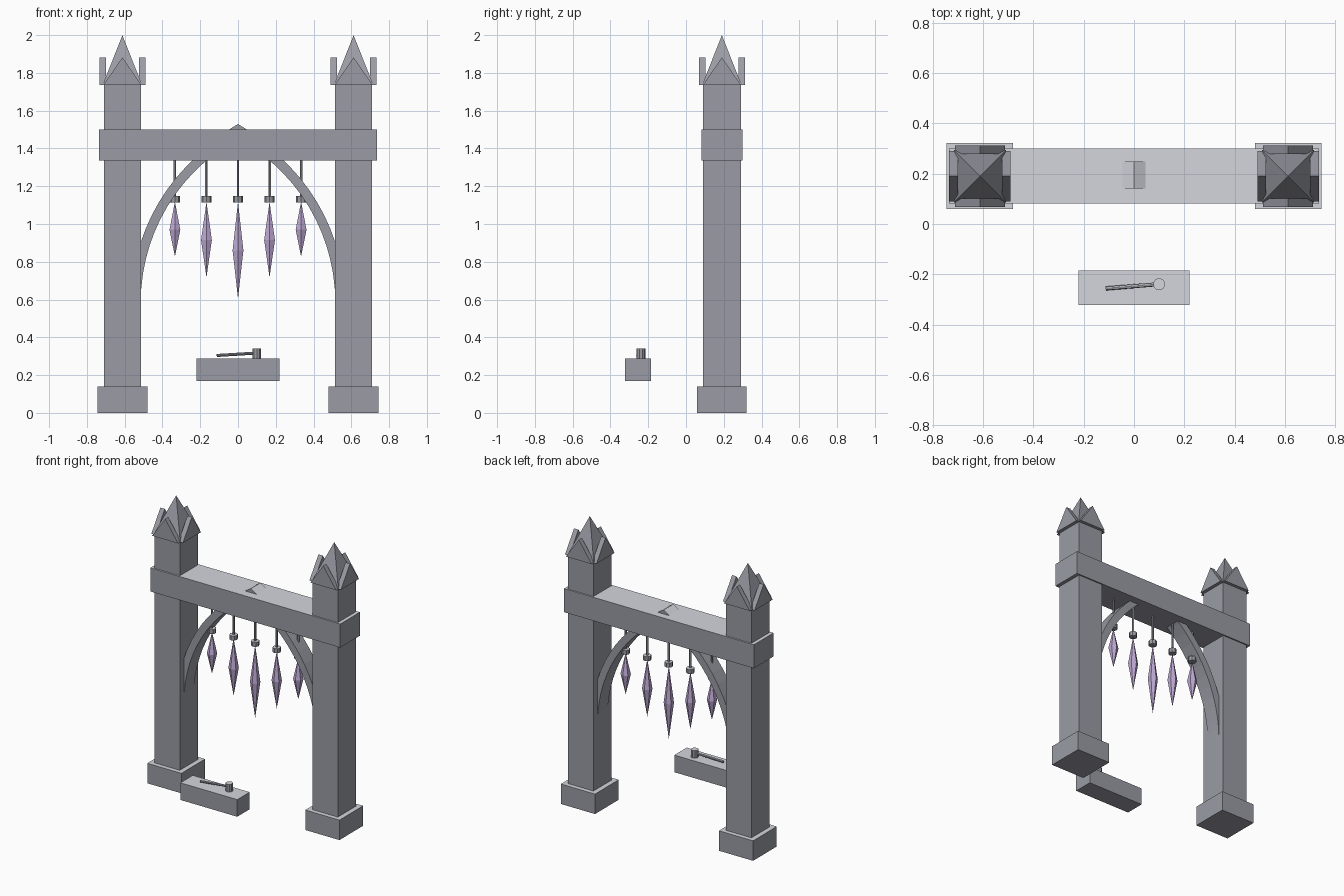
import bpy, bmesh, math
from mathutils import Vector

cube = bpy.data.objects.get("Cube")
if cube:
    bpy.data.objects.remove(cube, do_unlink=True)


def material(name, color):
    m = bpy.data.materials.new(name)
    m.use_nodes = True
    m.diffuse_color = (*color, 1)
    m.node_tree.nodes["Principled BSDF"].inputs["Base Color"].default_value = (*color, 1)
    return m


STONE = material("grey stone", (0.325, 0.332, 0.375))
PALE = material("pale stone top", (0.66, 0.67, 0.72))
CRYSTAL = material("pale violet crystal", (0.52, 0.40, 0.66))
CY = 0.19        # depth centre of the gateway
PILLAR_X = 0.612
PILLAR_TOP = 1.737


def finish(name, bm, mat):
    """Make the object; faces that look up get the pale stone."""
    bmesh.ops.recalc_face_normals(bm, faces=bm.faces)
    bm.normal_update()
    for f in bm.faces:
        f.material_index = int(f.normal.z > 0.75)
    mesh = bpy.data.meshes.new(name)
    bm.to_mesh(mesh)
    bm.free()
    mesh.materials.append(mat)
    mesh.materials.append(PALE)
    obj = bpy.data.objects.new(name, mesh)
    bpy.context.collection.objects.link(obj)
    return obj


def box(name, center, size):
    bm = bmesh.new()
    bmesh.ops.create_cube(bm, size=1)
    bmesh.ops.scale(bm, vec=size, verts=bm.verts)
    bmesh.ops.translate(bm, vec=center, verts=bm.verts)
    return finish(name, bm, STONE)


def rod(name, start, end, radius, sides):
    """Cylinder between two points."""
    a, b = Vector(start), Vector(end)
    bm = bmesh.new()
    bmesh.ops.create_cone(bm, cap_ends=True, segments=sides, radius1=radius,
                          radius2=radius, depth=(b - a).length)
    turn = Vector((0, 0, 1)).rotation_difference(b - a).to_matrix()
    bmesh.ops.rotate(bm, matrix=turn, verts=bm.verts)
    bmesh.ops.translate(bm, vec=(a + b) / 2, verts=bm.verts)
    return finish(name, bm, STONE)


def prism(name, outline, depth, location, turn=0.0):
    """Extrude an x-z outline along y, then turn it about z."""
    bm = bmesh.new()
    face = bm.faces.new([bm.verts.new((x, -depth / 2, z)) for x, z in outline])
    new = bmesh.ops.extrude_face_region(bm, geom=[face])["geom"]
    bmesh.ops.translate(bm, vec=(0, depth, 0),
                        verts=[g for g in new if isinstance(g, bmesh.types.BMVert)])
    obj = finish(name, bm, STONE)
    obj.location = location
    obj.rotation_euler.z = turn
    return obj


def spire(name, x):
    """Four-sided pyramid with faces square to the axes."""
    bm = bmesh.new()
    base = [bm.verts.new((x + sx * 0.104, CY + sy * 0.104, PILLAR_TOP))
            for sx, sy in ((-1, -1), (1, -1), (1, 1), (-1, 1))]
    tip = bm.verts.new((x, CY, 2.0))
    bm.faces.new(base)
    for i in range(4):
        bm.faces.new((base[i], base[(i + 1) % 4], tip))
    return finish(name, bm, STONE)


def crystal(name, x, bottom, waist, top):
    """Six-sided double pyramid."""
    bm = bmesh.new()
    ring = [bm.verts.new((x + 0.033 * math.sin(i * math.pi / 3),
                          CY + 0.033 * math.cos(i * math.pi / 3), waist))
            for i in range(6)]
    for z in (bottom, top):
        tip = bm.verts.new((x, CY, z))
        for i in range(6):
            bm.faces.new((ring[i], ring[(i + 1) % 6], tip))
    return finish(name, bm, CRYSTAL)


def brace_outline(side):
    """Curved strip of the pointed arch, ends buried in pillar and beam."""
    cx, cz, radius, thick, steps = 0.47, 0.585, 0.985, 0.05, 12
    angles = [math.radians(53) * i / steps for i in range(steps + 1)]

    def arc(r):
        return [(side * (r * math.cos(a) - cx), cz + r * math.sin(a)) for a in angles]
    return arc(radius) + arc(radius + thick)[::-1]


# Pillars, spires, gables and arch braces
for side, label in ((1, "left"), (-1, "right")):
    x = side * PILLAR_X
    box(f"{label}_plinth", (x, CY, 0.07), (0.264, 0.262, 0.14))
    box(f"{label}_pillar", (x, CY, PILLAR_TOP / 2 + 0.05), (0.196, 0.2, PILLAR_TOP - 0.1))
    spire(f"{label}_spire", x)
    for i in range(4):
        a = i * math.pi / 2
        prism(f"{label}_gable_{i + 1}", [(-0.1, 0), (0.1, 0), (0, 0.145)], 0.034,
              (x + 0.105 * math.sin(a), CY - 0.105 * math.cos(a), PILLAR_TOP), a)
    prism(f"{label}_arch_brace", brace_outline(side), 0.11, (0, CY, 0))

# Lintel and its small ridge
box("lintel", (0, CY, 1.419), (1.47, 0.218, 0.165))
prism("lintel_ridge", [(-0.048, 0), (0.048, 0), (0, 0.029)], 0.108, (0, 0.195, 1.5))

# Hanging crystals: longest in the middle
for i in range(-2, 3):
    x = i * 0.167
    bottom, waist = ((0.605, 0.86), (0.717, 0.915), (0.828, 0.97))[abs(i)]
    n = i + 3
    rod(f"hanger_{n}", (x, CY, 1.14), (x, CY, 1.36), 0.0075, 6)
    rod(f"crystal_cap_{n}", (x, CY, 1.115), (x, CY, 1.147), 0.027, 8)
    crystal(f"crystal_{n}", x, bottom, waist, 1.118)

# Block in front with a mallet lying on it
box("mallet_block", (0, -0.254, 0.229), (0.44, 0.137, 0.12))
rod("mallet_head", (0.1, -0.239, 0.286), (0.1, -0.239, 0.342), 0.024, 10)
rod("mallet_handle", (-0.112, -0.256, 0.304), (0.1, -0.239, 0.317), 0.008, 8)
